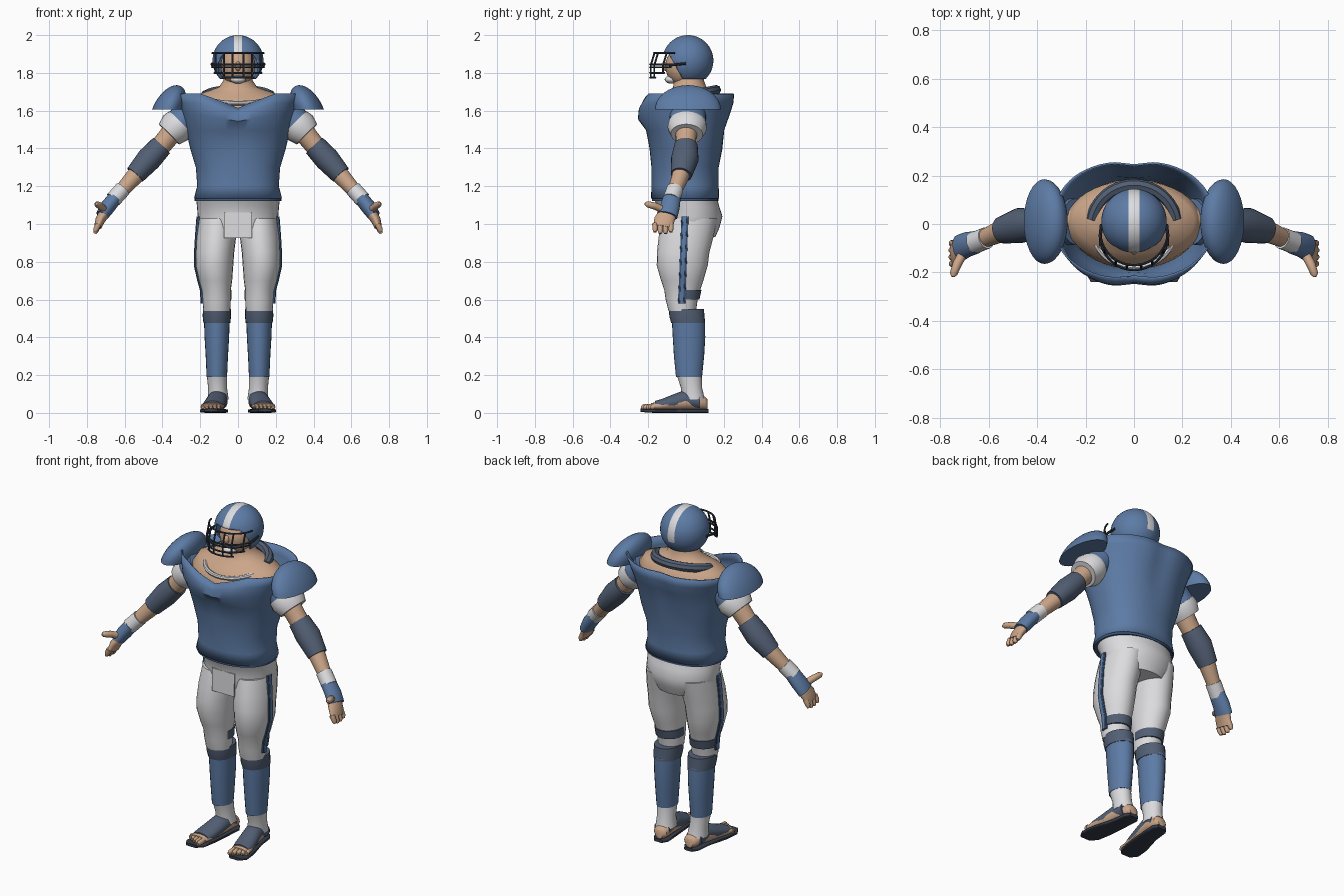
import bpy, bmesh, math
from mathutils import Vector

cube = bpy.data.objects.get("Cube")
if cube:
    bpy.data.objects.remove(cube, do_unlink=True)

X, Y, Z = Vector((1, 0, 0)), Vector((0, 1, 0)), Vector((0, 0, 1))


def material(name, rgb):
    m = bpy.data.materials.new(name)
    m.use_nodes = True
    m.diffuse_color = (*rgb, 1)
    m.node_tree.nodes["Principled BSDF"].inputs["Base Color"].default_value = (*rgb, 1)
    return m


BLUE = material("team blue", (0.11, 0.2, 0.38))
NAVY = material("trim blue", (0.05, 0.1, 0.21))
SLATE = material("slate padding", (0.085, 0.115, 0.175))
WHITE = material("off white", (0.72, 0.72, 0.74))
SKIN = material("skin", (0.6, 0.38, 0.25))
BLACK = material("dark rubber", (0.035, 0.045, 0.065))


def finish(bm, name, mats, smooth=True):
    bmesh.ops.recalc_face_normals(bm, faces=bm.faces)
    me = bpy.data.meshes.new(name)
    bm.to_mesh(me)
    bm.free()
    for m in mats:
        me.materials.append(m)
    if smooth:
        me.shade_smooth()
        me.set_sharp_from_angle(angle=0.75)
    ob = bpy.data.objects.new(name, me)
    bpy.context.collection.objects.link(ob)
    return ob


def sweep(name, rings, mat, ref=X, normal=None, side=1, n=24, power=2, caps=True, warp=None):
    """Skin rings of (x, y, z, radius along ref, other radius) into a tube."""
    bm = bmesh.new()
    pts = [Vector((r[0] * side, r[1], r[2])) for r in rings]
    loops = []
    for i, (p, r) in enumerate(zip(pts, rings)):
        t = normal or (pts[min(i + 1, len(pts) - 1)] - pts[max(i - 1, 0)]).normalized()
        u = (ref - t * ref.dot(t)).normalized()
        v = t.cross(u)
        loop = []
        for k in range(n):
            a = 2 * math.pi * k / n
            c, s = math.cos(a), math.sin(a)
            c = math.copysign(abs(c) ** (2 / power), c)
            s = math.copysign(abs(s) ** (2 / power), s)
            q = p + u * c * r[3] + v * s * r[4]
            loop.append(bm.verts.new(warp(q) if warp else q))
        loops.append(loop)
    for a, b in zip(loops, loops[1:]):
        for k in range(n):
            bm.faces.new((a[k], a[(k + 1) % n], b[(k + 1) % n], b[k]))
    if caps:
        bm.faces.new(loops[0])
        bm.faces.new(loops[-1])
    return finish(bm, name, [mat])


def loft(name, rows, mat, **kw):
    """Horizontal rings of (z, x, y, rx, ry)."""
    return sweep(name, [(x, y, z, a, b) for z, x, y, a, b in rows], mat, normal=Z, **kw)


def pipe(name, pts, r, mat, ref=Z):
    return sweep(name, [(*p, r, r) for p in pts], mat, ref=ref, n=8)


def ellipsoid_mesh(center, radii, u=32, v=20):
    bm = bmesh.new()
    bmesh.ops.create_uvsphere(bm, u_segments=u, v_segments=v, radius=1)
    for w in bm.verts:
        w.co = Vector([c + r * q for c, r, q in zip(center, radii, w.co)])
    return bm


def cut(bm, co, no, clear=False):
    return bmesh.ops.bisect_plane(bm, geom=bm.verts[:] + bm.edges[:] + bm.faces[:],
                                  plane_co=co, plane_no=no, clear_outer=clear)


# Jersey: open shell with a V neckline and a chest crease
def neckline(q):
    if q.y < 0 and q.z > 1.5:
        top = 1.61 + 0.08 * min(1, abs(q.x) / 0.2)
        k = (q.z - 1.5) / 0.19
        q.z = 1.5 + k * (top - 1.5)
    if q.z > 1.45:
        q.y *= 1 - 0.06 * math.exp(-(q.x / 0.06) ** 2)
    return q


jersey = loft("jersey", [
    (1.135, 0, -.005, .225, .172), (1.2, 0, -.005, .208, .17), (1.3, 0, -.005, .215, .17),
    (1.4, 0, 0, .245, .185), (1.5, 0, -.005, .268, .207), (1.58, 0, -.012, .288, .243),
    (1.64, 0, 0, .305, .25), (1.69, 0, .014, .325, .24)],
    BLUE, n=64, power=2.3, caps=False, warp=neckline)
shell = jersey.modifiers.new("thickness", "SOLIDIFY")
shell.thickness = 0.008
loft("jersey_hem", [(1.122, 0, -.005, .23, .176), (1.145, 0, -.005, .23, .176)], NAVY, n=48, power=2.2)

# Chest, neck and head
loft("chest", [(1.45, 0, 0, .22, .16), (1.56, 0, 0, .27, .185), (1.62, 0, .005, .28, .175),
               (1.67, 0, .015, .25, .135), (1.7, 0, .02, .17, .105), (1.725, 0, .02, .1, .088),
               (1.76, 0, .015, .078, .08), (1.83, 0, .015, .075, .08)], SKIN, n=40)
finish(ellipsoid_mesh((0, -.012, 1.835), (.092, .097, .105)), "head", [SKIN])
finish(ellipsoid_mesh((0, -.105, 1.835), (.016, .022, .025), 12, 8), "nose", [SKIN])
finish(ellipsoid_mesh((0, -.078, 1.765), (.04, .035, .022), 16, 10), "chin_strap", [WHITE])

# Helmet: sphere with face opening, flat lower edge and centre stripe
bm = ellipsoid_mesh((0, .01, 1.865), (.135, .135, .135), 48, 32)
cut(bm, (0, 0, 1.768), (0, 0, -1), True)
slant = Vector((0, -.87, -.45))
corner = Vector((0, -.095, 1.905))
lower = Vector((0, -.03, 1.79))
face_no = Vector((0, -(corner.z - lower.z), -(lower.y - corner.y))).normalized()
cut(bm, corner, Z)
cut(bm, lower, face_no)
for sx in (-1, 1):
    cut(bm, (sx * .022, 0, 0), X)
cut(bm, (0, 0, 1.83), Z)
opening = [f for f in bm.faces if f.calc_center_median().z < corner.z
           and (f.calc_center_median() - lower).dot(face_no) > 0]
bmesh.ops.delete(bm, geom=opening, context="FACES")
for f in bm.faces:
    c = f.calc_center_median()
    f.material_index = int(abs(c.x) < .022 and c.z > 1.83)
helmet = finish(bm, "helmet", [BLUE, WHITE])
shell = helmet.modifiers.new("thickness", "SOLIDIFY")
shell.thickness = 0.012


# Face guard
def guard(x, z):
    tilt = .02 * max(0, (z - 1.85) / .055)
    return (x, -.05 + tilt - .14 * math.sqrt(max(0, 1 - (x / .14) ** 2)), z)


for i, (z, w) in enumerate([(1.775, .085), (1.8, .125), (1.83, .137), (1.845, .137), (1.905, .137)]):
    angles = [math.asin(w / .14) * k / 10 for k in range(-10, 11)]
    pipe(f"guard_bar_{i}", [guard(.14 * math.sin(a), z) for a in angles], .005, BLACK)
for x in (-.12, -.075, -.03, .03, .075, .12):
    pipe("guard_upright", [guard(x, z) for z in (1.8 if abs(x) > .1 else 1.775, 1.84, 1.905)],
         .005, BLACK, ref=X)
for s in (-1, 1):
    pipe("guard_mount", [(s * .137, -.09, 1.84), (s * .139, -.045, 1.845), (s * .134, 0, 1.85)], .007, BLACK)


# Neck roll: padded behind, thin cord in front
def collar(a):
    return (.175 * math.sin(a), -.01 + .17 * math.cos(a), 1.675 + .035 * math.cos(a))


pipe("neck_pad", [collar(math.radians(d)) for d in range(-80, 81, 8)], .026, SLATE)
pipe("neck_cord", [collar(math.radians(d)) for d in range(75, 286, 10)], .012, WHITE)

# Trouser seat and front panel
loft("trouser_seat", [(1.135, 0, -.003, .222, .168), (1.09, 0, .015, .217, .162),
                      (1.04, 0, .027, .213, .166), (.98, 0, .02, .205, .157),
                      (.93, 0, .015, .165, .14)], WHITE, n=40)
loft("front_panel", [(.925, 0, -.138, .075, .006), (1.06, 0, -.137, .075, .006)], WHITE, power=8)

for s, label in ((1, "left"), (-1, "right")):
    def part(kind, name, rows, mat, **kw):
        return kind(f"{label}_{name}", rows, mat, side=s, **kw)

    # Shoulder pad: half dome leaning inwards
    bm = ellipsoid_mesh((s * .37, .01, 1.605), (.085, .175, .13))
    cut(bm, (0, 0, 1.605), (0, 0, -1), True)
    bmesh.ops.holes_fill(bm, edges=[e for e in bm.edges if e.is_boundary])
    for w in bm.verts:
        w.co.x -= s * .045 * ((w.co.z - 1.605) / .13)
    finish(bm, f"{label}_shoulder_pad", [BLUE])

    # Arm
    part(sweep, "arm", [(.2, .02, 1.61, .07, .06), (.3, .01, 1.545, .07, .065),
                        (.37, 0, 1.46, .055, .055), (.46, -.005, 1.35, .05, .05),
                        (.55, -.03, 1.25, .046, .046), (.63, -.065, 1.16, .036, .036),
                        (.7, -.09, 1.07, .035, .03)], SKIN, ref=Y)
    part(sweep, "sleeve", [(.24, .01, 1.6, .095, .08), (.32, .008, 1.52, .098, .084)], BLUE, ref=Y)
    part(sweep, "cuff", [(.305, .008, 1.535, .1, .086), (.33, .006, 1.51, .104, .092),
                         (.365, .004, 1.475, .085, .076)], WHITE, ref=Y)
    part(sweep, "elbow_pad", [(.405, 0, 1.415, .062, .06), (.47, -.006, 1.345, .073, .066),
                              (.545, -.025, 1.26, .056, .054)], SLATE, ref=Y)
    part(sweep, "wristband", [(.61, -.058, 1.185, .045, .043), (.66, -.078, 1.13, .045, .043)], WHITE, ref=Y)
    part(sweep, "glove", [(.65, -.075, 1.14, .047, .038), (.69, -.085, 1.09, .052, .04),
                          (.72, -.1, 1.045, .056, .034)], BLUE, ref=Y)
    part(sweep, "palm", [(.705, -.095, 1.06, .048, .03), (.73, -.115, 1.02, .054, .026),
                         (.742, -.122, .985, .052, .02)], SKIN, ref=Y)
    part(sweep, "thumb", [(.7, -.11, 1.07, .02, .02), (.73, -.165, 1.095, .019, .019),
                          (.745, -.205, 1.105, .016, .016), (.748, -.218, 1.107, .007, .007)], SKIN, ref=Z, n=12)
    for k in range(4):
        y = -.164 + .028 * k
        low = .945 + .008 * abs(k - 1.5)
        part(sweep, f"finger_{k}", [(.738, y, 1.0, .015, .017), (.752, y, low + .015, .014, .015),
                                    (.757, y, low, .008, .008)], SKIN, ref=Y, n=10)

    # Trouser leg with side stripe
    part(loft, "trouser_leg", [(1.03, .108, .022, .1, .145), (.93, .115, 0, .105, .145),
                               (.85, .122, -.015, .102, .139), (.78, .125, -.02, .1, .135),
                               (.7, .119, -.02, .088, .112), (.65, .115, -.02, .077, .095),
                               (.6, .113, -.023, .075, .085), (.54, .112, -.02, .071, .073)], WHITE)
    outline = [(1.04, .21), (.95, .217), (.85, .223), (.78, .224), (.7, .206), (.65, .192), (.58, .188)]
    for name, mat, width, lift in (("stripe_edge", NAVY, .019, 0), ("stripe", BLUE, .011, .003)):
        part(loft, name, [(z, x + lift, -.045 + .038 * z, .007, width) for z, x in outline],
             mat, power=5, n=16)

    # Knee bands, sock and ankle
    part(loft, "thigh_band", [(.65, .115, -.01, .08, .092), (.6, .113, -.013, .078, .084)], SLATE)
    part(loft, "knee_band", [(.55, .112, .002, .074, .093), (.51, .112, .005, .075, .093),
                             (.475, .112, .012, .071, .09)], SLATE)
    part(loft, "sock", [(.49, .112, .013, .068, .088), (.4, .112, .016, .065, .086),
                        (.3, .112, .016, .059, .08), (.19, .112, .016, .054, .069)], BLUE)
    part(loft, "ankle_wrap", [(.2, .112, .017, .053, .066), (.13, .108, .03, .05, .056),
                              (.07, .105, .038, .056, .062)], WHITE)

    # Foot and sandal
    part(sweep, "foot", [(.1, .115, .045, .025, .025), (.1, .1, .05, .042, .036),
                         (.105, .03, .058, .05, .045), (.118, -.06, .05, .054, .042),
                         (.133, -.14, .036, .058, .026), (.14, -.185, .033, .056, .018)], SKIN, normal=Y)
    for k in range(5):
        x = .1 + .021 * k
        tip = -.237 + .012 * k
        part(sweep, f"toe_{k}", [(x, -.17, .034, .013, .016), (x + .002, tip + .012, .032, .012, .015),
                                 (x + .002, tip, .03, .006, .008)], SKIN, normal=Y, n=10)
    part(sweep, "sandal_strap", [(.106, .075, .06, .051, .042), (.108, .0, .07, .052, .052),
                                 (.118, -.06, .055, .056, .046), (.13, -.13, .042, .058, .031),
                                 (.135, -.165, .038, .052, .025)], SLATE, normal=Y)
    part(sweep, "sandal_sole", [(.1, .12, .01, .028, .01), (.1, .09, .01, .048, .01),
                                (.108, 0, .01, .05, .01), (.13, -.12, .01, .062, .01),
                                (.141, -.2, .011, .06, .01), (.143, -.24, .014, .035, .008)],
         BLACK, normal=Y, power=5)
